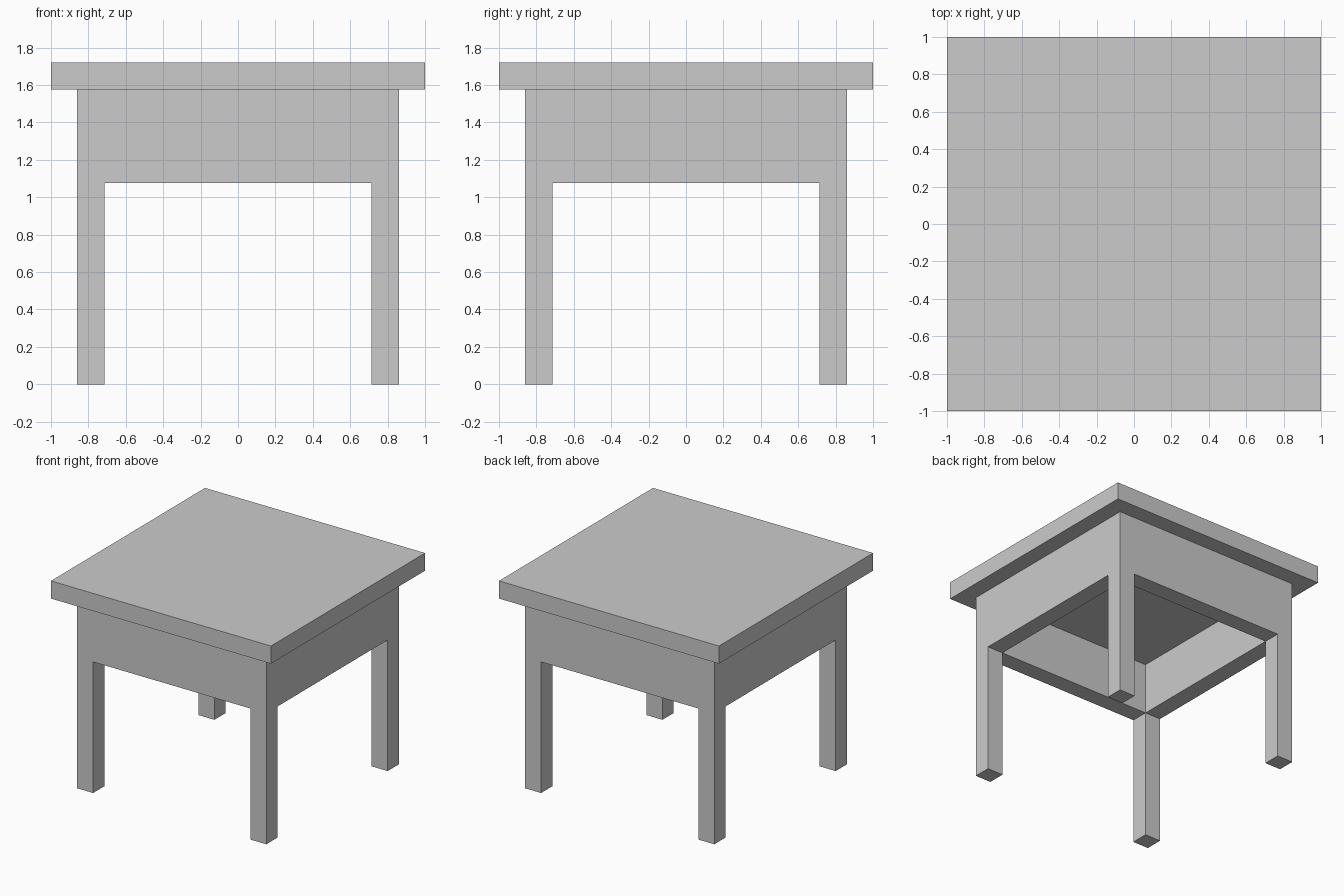
import bpy, bmesh
from mathutils import Matrix

if "Cube" in bpy.data.objects:
    bpy.data.objects.remove(bpy.data.objects["Cube"])

OUT, INN = 0.86, 0.715          # outer and inner faces of legs / apron
TOP, SLAB = 1.72, 1.575         # table top upper and lower heights
APRON, CEIL = 1.077, 1.503      # apron lower edge, recessed underside


def make_object(name, bm):
    bmesh.ops.recalc_face_normals(bm, faces=bm.faces[:])
    mesh = bpy.data.meshes.new(name)
    bm.to_mesh(mesh)
    bm.free()
    obj = bpy.data.objects.new(name, mesh)
    bpy.context.collection.objects.link(obj)
    return obj


def extrude_to(bm, face, z):
    """Pull one horizontal face to height z, leaving no face behind."""
    new = bmesh.ops.extrude_discrete_faces(bm, faces=[face])["faces"][0]
    for v in new.verts:
        v.co.z = z


# Table top: a plain square slab
bm = bmesh.new()
bmesh.ops.create_cube(bm, size=1, matrix=Matrix.Translation((0, 0, (TOP + SLAB) / 2))
                      @ Matrix.Diagonal((2, 2, TOP - SLAB, 1)))
make_object("table_top", bm)

# Base: apron block, cut into a 3 x 3 grid
bm = bmesh.new()
bmesh.ops.create_cube(bm, size=1, matrix=Matrix.Translation((0, 0, (SLAB + APRON) / 2))
                      @ Matrix.Diagonal((2 * OUT, 2 * OUT, SLAB - APRON, 1)))
for axis in ((1, 0, 0), (0, 1, 0)):
    for s in (-INN, INN):
        bmesh.ops.bisect_plane(bm, geom=bm.verts[:] + bm.edges[:] + bm.faces[:],
                               plane_co=[a * s for a in axis], plane_no=axis)

# Corner cells become legs, the centre cell is recessed under the top
under = [f for f in bm.faces if abs(f.calc_center_median().z - APRON) < 1e-4]
for f in under:
    c = f.calc_center_median()
    outer = (abs(c.x) > INN) + (abs(c.y) > INN)
    if outer == 2:
        extrude_to(bm, f, 0)
    elif outer == 0:
        extrude_to(bm, f, CEIL)

# Weld and merge the coplanar cells into clean flat faces
bmesh.ops.remove_doubles(bm, verts=bm.verts[:], dist=1e-4)
bmesh.ops.dissolve_limit(bm, angle_limit=0.01, verts=bm.verts[:], edges=bm.edges[:])
make_object("apron_and_legs", bm)
